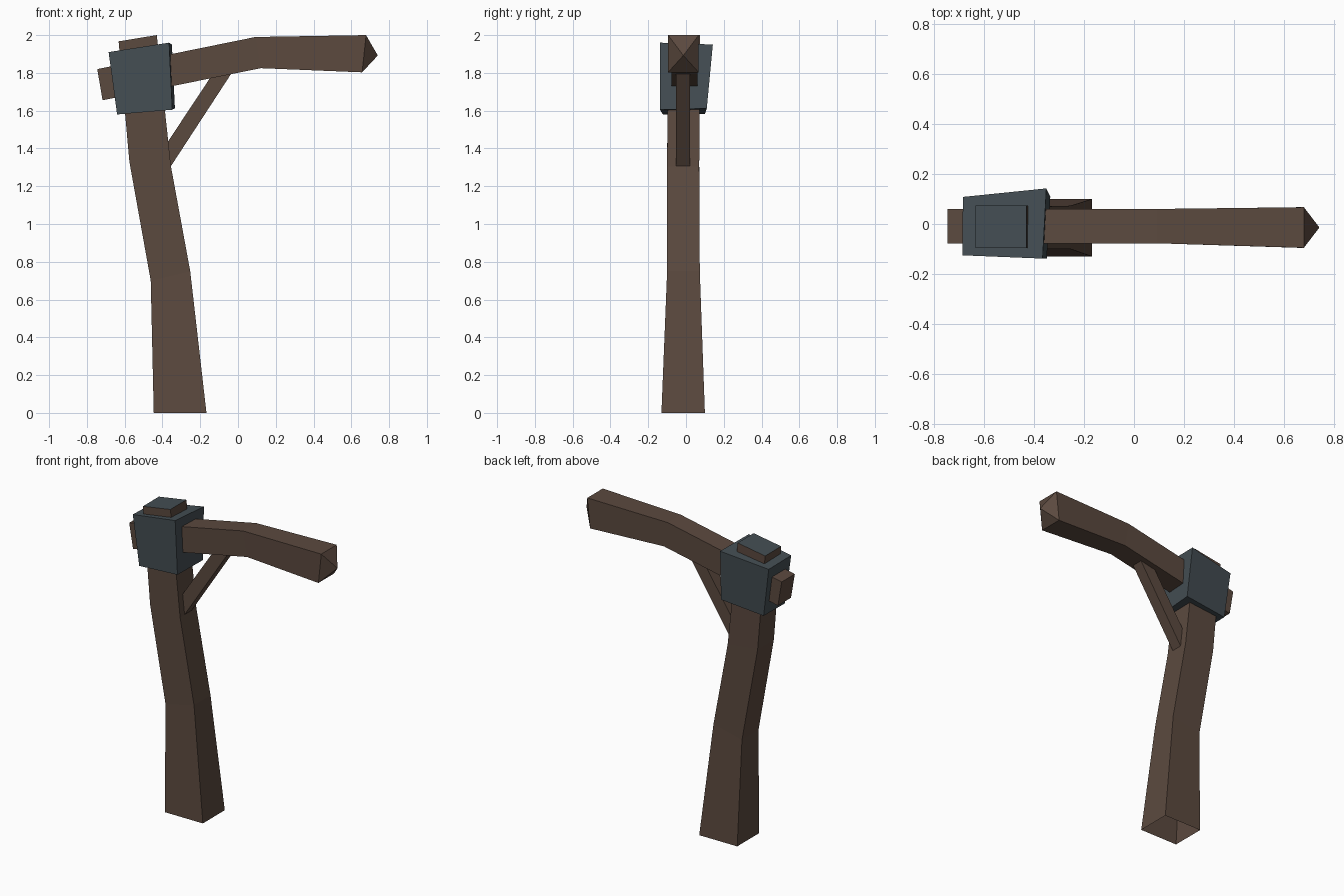
import bpy
import bmesh

if "Cube" in bpy.data.objects:
    bpy.data.objects.remove(bpy.data.objects["Cube"])


def material(name, rgb):
    m = bpy.data.materials.new(name)
    m.diffuse_color = (*rgb, 1)
    m.use_nodes = True
    m.node_tree.nodes["Principled BSDF"].inputs["Base Color"].default_value = m.diffuse_color
    return m


WOOD = material("dark brown wood", (0.105, 0.067, 0.049))
SLATE = material("slate grey", (0.058, 0.076, 0.087))


def loft(name, rings, mats, cap_start=True, cap_end=True, tip=None):
    """Skin four-sided rings, then close the ends flat or to a point."""
    bm = bmesh.new()
    loops = [[bm.verts.new(p) for p in ring] for ring in rings]
    for a, b in zip(loops, loops[1:]):
        for i in range(4):
            j = (i + 1) % 4
            bm.faces.new((a[i], a[j], b[j], b[i]))
    if cap_start:
        bm.faces.new(loops[0][::-1])
    if tip:
        apex = bm.verts.new(tip)
        for i in range(4):
            bm.faces.new((loops[-1][i], loops[-1][(i + 1) % 4], apex))
    elif cap_end:
        bm.faces.new(loops[-1])
    bmesh.ops.recalc_face_normals(bm, faces=bm.faces)
    mesh = bpy.data.meshes.new(name)
    bm.to_mesh(mesh)
    bm.free()
    for m in mats:
        mesh.materials.append(m)
    obj = bpy.data.objects.new(name, mesh)
    bpy.context.collection.objects.link(obj)
    return obj


def ring(p, q, y0, y1):
    """Cross-section spanning two (x, z) edge points and a y range."""
    return [(p[0], y0, p[1]), (q[0], y0, q[1]), (q[0], y1, q[1]), (p[0], y1, p[1])]


# Bent post, open underneath, with a slate top face
post = loft("post", [
    ring((-0.446, 0), (-0.167, 0), -0.13, 0.10),
    ring((-0.462, 0.70), (-0.253, 0.75), -0.10, 0.073),
    ring((-0.575, 1.33), (-0.355, 1.305), -0.10, 0.07),
    ring((-0.632, 1.967), (-0.43, 2.0), -0.095, 0.073),
], [WOOD, SLATE], cap_start=False)
for f in post.data.polygons:
    if f.normal.z > 0.8:
        f.material_index = 1

# Bent cross beam with a pointed end
loft("beam", [
    ring((-0.745, 1.82), (-0.717, 1.655), -0.077, 0.06),
    ring((0.092, 1.99), (0.12, 1.825), -0.077, 0.06),
    ring((0.678, 2.0), (0.657, 1.803), -0.095, 0.067),
], [WOOD], tip=(0.74, -0.014, 1.892))

# Diagonal brace between post and beam
loft("brace", [
    ring((-0.385, 1.415), (-0.356, 1.305), -0.053, 0.022),
    ring((-0.13, 1.80), (-0.02, 1.82), -0.053, 0.022),
], [WOOD])

# Skewed collar block around the joint
loft("collar", [
    [(-0.64, -0.122, 1.58), (-0.348, -0.138, 1.605),
     (-0.334, 0.11, 1.612), (-0.64, 0.10, 1.582)],
    [(-0.685, -0.125, 1.91), (-0.365, -0.138, 1.96),
     (-0.35, 0.142, 1.95), (-0.683, 0.108, 1.905)],
], [SLATE])
